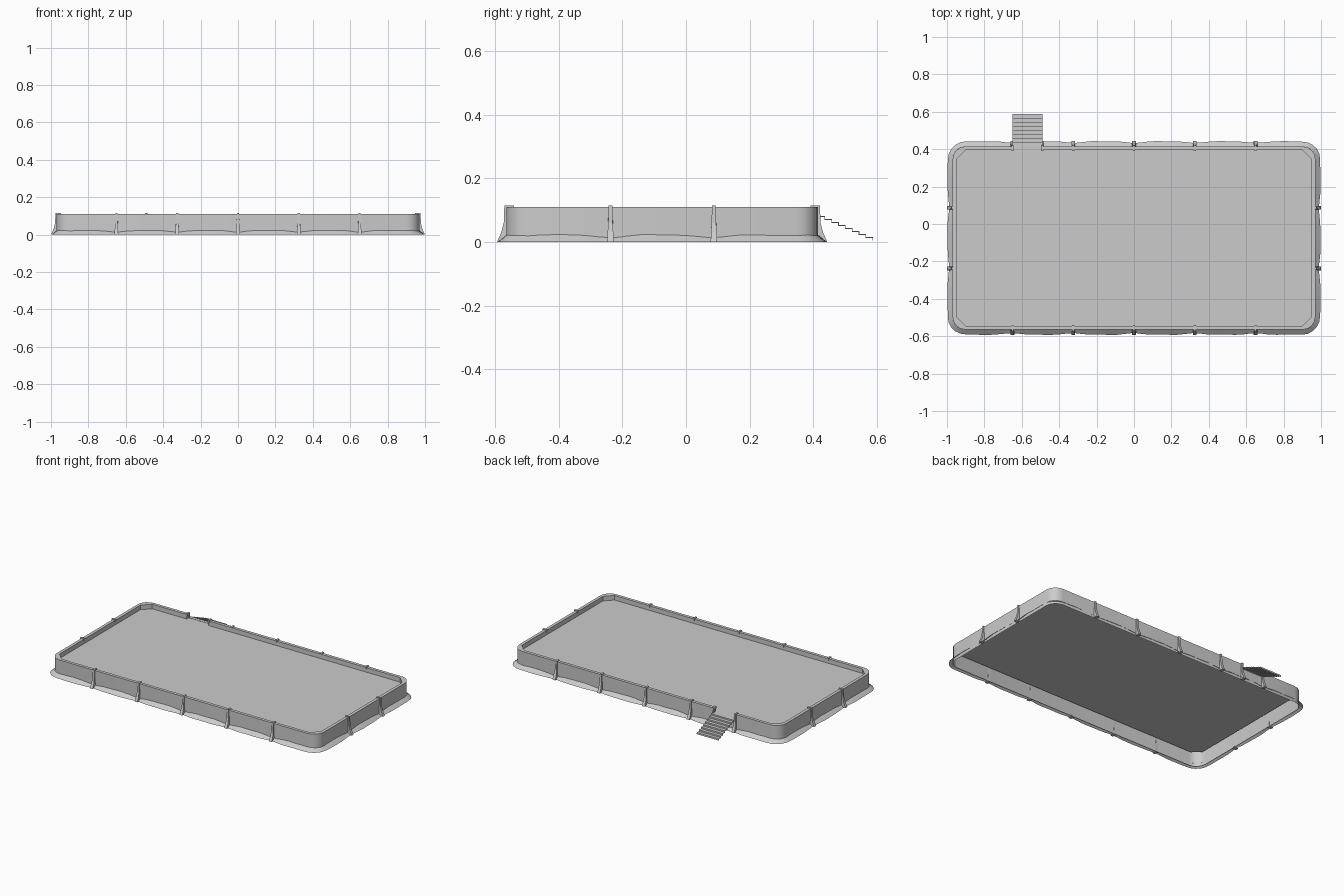
import bpy, bmesh, math
from mathutils import Vector

if "Cube" in bpy.data.objects:
    bpy.data.objects.remove(bpy.data.objects["Cube"])

CY = -0.075            # wall centre in y
HX, HY = 0.97, 0.49    # wall half sizes
R = 0.07               # corner radius
TOP, FLOOR = 0.11, 0.08
RIM = 0.02
G0, G1 = -0.65, -0.49  # gate in the back wall
BAY = 0.325


def make(name, verts, faces, smooth=True):
    me = bpy.data.meshes.new(name)
    me.from_pydata([tuple(v) for v in verts], [], faces)
    bm = bmesh.new()
    bm.from_mesh(me)
    bmesh.ops.remove_doubles(bm, verts=bm.verts, dist=1e-5)
    bmesh.ops.recalc_face_normals(bm, faces=bm.faces)
    bm.to_mesh(me)
    bm.free()
    ob = bpy.data.objects.new(name, me)
    bpy.context.collection.objects.link(ob)
    if smooth:
        bpy.context.view_layer.objects.active = ob
        ob.select_set(True)
        bpy.ops.object.shade_smooth_by_angle(angle=math.radians(35))
        ob.select_set(False)
    return ob


def strips(rows, closed=False):
    """Quads between successive matching rows of points."""
    n = len(rows[0])
    verts = [p for r in rows for p in r]
    faces = []
    for k in range(len(rows) - 1):
        for i in range(n if closed else n - 1):
            j = (i + 1) % n
            faces.append((k * n + i, k * n + j, (k + 1) * n + j, (k + 1) * n + i))
    return verts, faces


def corners(seg):
    """Corner arcs, counter-clockwise from back left: (point, normal, inner point)."""
    out = []
    for q, (sx, sy) in enumerate([(-1, 1), (-1, -1), (1, -1), (1, 1)]):
        c = Vector((sx * (HX - R), sy * (HY - R) + CY))
        a0 = math.pi / 2 * (q + 1)
        n0 = Vector((math.cos(a0), math.sin(a0)))
        n1 = Vector((-n0.y, n0.x))
        for i in range(seg + 1):
            t = i / seg
            n = Vector((math.cos(a0 + t * math.pi / 2), math.sin(a0 + t * math.pi / 2)))
            inner = c + (n0 * (1 - t) + n1 * t) * (R - RIM)
            out.append((c + n * R, n, inner))
    return out


# Parapet wall: outer skin, rim and inner skin, open at the gate
yb = HY + CY
end = lambda x: (Vector((x, yb)), Vector((0, 1)), Vector((x, yb - RIM)))
path = [end(G0)] + corners(4) + [end(G1)]
row = lambda k, z: [(p[k].x, p[k].y, z) for p in path]
verts, faces = strips([row(0, 0), row(0, TOP), row(2, TOP), row(2, FLOOR)])
for x in (G0, G1):
    b = len(verts)
    verts += [(x, yb, FLOOR), (x, yb, TOP), (x, yb - RIM, TOP), (x, yb - RIM, FLOOR)]
    faces.append((b, b + 1, b + 2, b + 3))
make("parapet_wall", verts, faces)
make("gate_wall", [(G0, yb, 0), (G1, yb, 0), (G1, yb, FLOOR), (G0, yb, FLOOR)],
     [(0, 1, 2, 3)], False)

# Floor slab, reaching out through the gate
loop = [(p[2].x, p[2].y, FLOOR) for p in corners(1)]
loop += [(G1, yb - RIM, FLOOR), (G1, yb, FLOOR), (G0, yb, FLOOR), (G0, yb - RIM, FLOOR)]
make("floor", loop, [tuple(range(len(loop)))], False)

# Wavy skirt of earth around the foot of the wall
cs = corners(5)
ring = []
for i, (p, n, _) in enumerate(cs):
    ring.append((p, n))
    q, m, _ = cs[(i + 1) % len(cs)]
    if (q - p).length > 0.3:
        steps = round((q - p).length / 0.045)
        ring += [(p.lerp(q, k / steps), n) for k in range(1, steps)]
upper, lower = [], []
for p, n in ring:
    if abs(abs(n.x) - 1) < 0.01:
        u = abs(math.sin(math.pi * (p.y - CY - BAY / 2) / BAY))
    elif abs(abs(n.y) - 1) < 0.01:
        u = abs(math.sin(math.pi * p.x / BAY))
    else:
        u = 0.7
    u = min(1, u * 1.3) * (0.9 + 0.1 * math.sin(37 * p.x + 23 * p.y))
    o = p + n * (0.017 + 0.011 * u)
    upper.append((p.x, p.y, 0.012 + 0.011 * u))
    lower.append((o.x, o.y, 0))
verts, faces = strips([upper, lower], True)
make("earth_skirt", verts, faces)


# Buttress posts hooked over the rim, with flared feet
# profile points: (distance outward from the wall face, height, half width)
POST = [(-0.024, 0.100, 0.006), (-0.024, 0.115, 0.006), (0.006, 0.115, 0.006),
        (0.008, 0.06, 0.007), (0.016, 0.03, 0.009), (0.029, 0.0, 0.010),
        (-0.001, 0.0, 0.010), (-0.001, 0.100, 0.006)]


def post(name, pos, n):
    t = Vector((-n.y, n.x))
    rows = []
    for s in (-1, 1):
        rows.append([(*(pos + n * d + t * s * w), z) for d, z, w in POST])
    verts, faces = strips(rows, True)
    k = len(POST)
    faces += [tuple(range(k)), tuple(range(k, 2 * k))]
    make(name, verts, faces, False)


for i in range(-2, 3):
    for s, side in ((-1, "front"), (1, "back")):
        post(f"{side}_post", Vector((i * BAY, s * HY + CY)), Vector((0, s)))
post("gate_post", Vector((G1, yb)), Vector((0, 1)))
for s, side in ((-1, "left"), (1, "right")):
    for y in (-BAY / 2, BAY / 2):
        post(f"{side}_post", Vector((s * HX, y + CY)), Vector((s, 0)))

# Stairs: thin folded sheet of treads and risers
N, RUN, END = 8, 0.021, 0.587
RISE = FLOOR / (N + 0.5)
prof = [(yb, FLOOR)]
for i in range(N):
    y = yb + (END - yb) * (i + 1) / N
    z = FLOOR - RISE * i
    prof += [(y, z), (y, z - RISE)]
verts, faces = strips([[(x, y, z) for y, z in prof] for x in (G0, G1)])
stairs = make("stairs", verts, faces, False)
solid = stairs.modifiers.new("thickness", "SOLIDIFY")
solid.thickness = 0.003
solid.offset = 0
